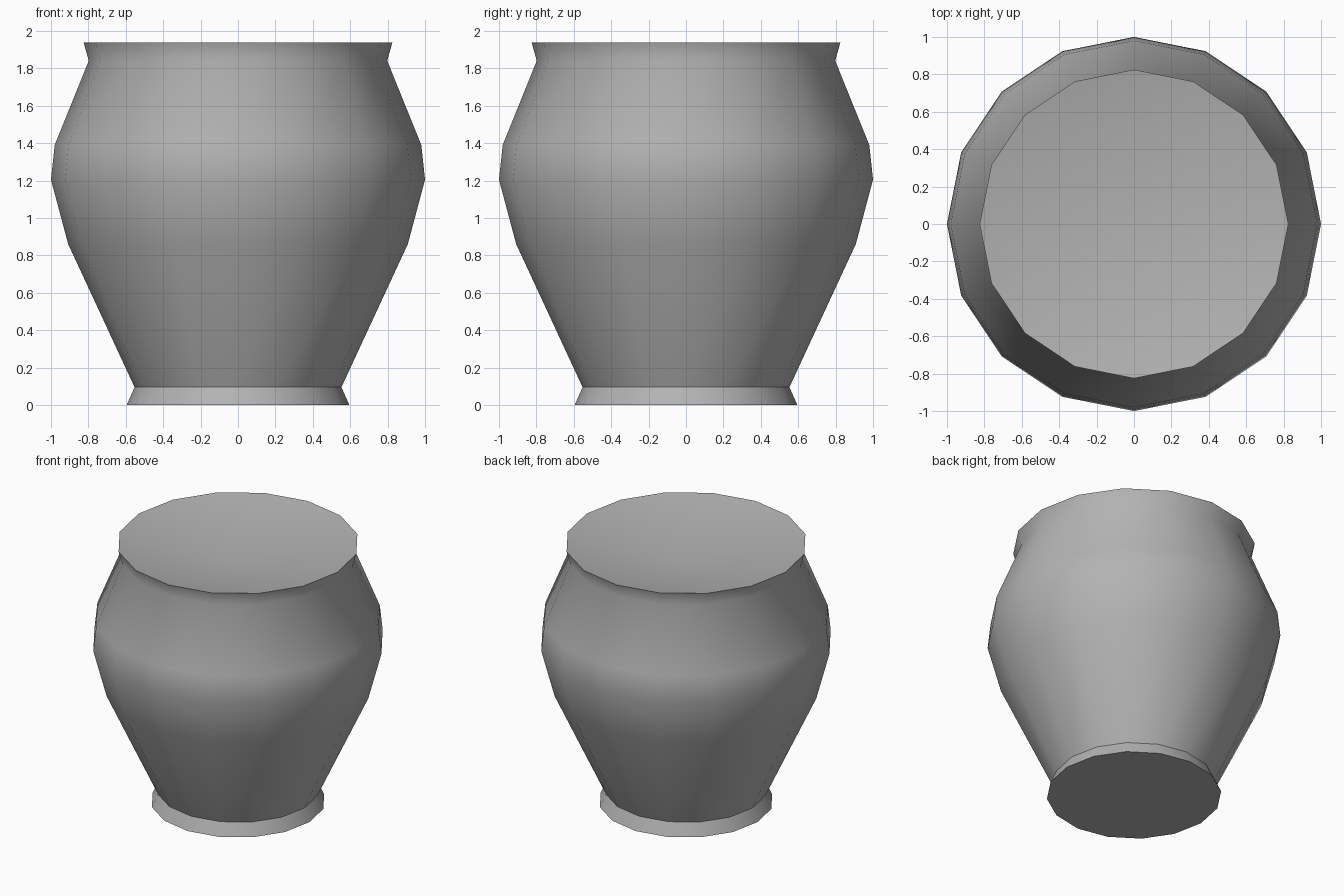
import bpy, bmesh, math

if "Cube" in bpy.data.objects:
    bpy.data.objects.remove(bpy.data.objects["Cube"])

SIDES = 16
# Outer profile of the pot: (radius, height), foot to rim
PROFILE = [(0.595, 0.0), (0.553, 0.095), (0.908, 0.86), (1.0, 1.205),
           (0.98, 1.39), (0.798, 1.84), (0.825, 1.937)]
DISH_Z = 1.78  # lowest point of the dished top

# Turn the profile into rings
bm = bmesh.new()
rings = [[bm.verts.new((r * math.cos(2 * math.pi * i / SIDES),
                        r * math.sin(2 * math.pi * i / SIDES), z))
          for i in range(SIDES)] for r, z in PROFILE]
centre = bm.verts.new((0, 0, DISH_Z))

# Wall between the rings, and the shallow dish inside the rim
for low, high in zip(rings, rings[1:]):
    for i in range(SIDES):
        j = (i + 1) % SIDES
        bm.faces.new((low[i], low[j], high[j], high[i]))
for i in range(SIDES):
    bm.faces.new((rings[-1][i], rings[-1][(i + 1) % SIDES], centre))

# Flat base
bm.faces.new(rings[0][::-1])

mesh = bpy.data.meshes.new("pot")
bm.to_mesh(mesh)
bm.free()
pot = bpy.data.objects.new("pot", mesh)
bpy.context.collection.objects.link(pot)

# Dark grey colour
grey = bpy.data.materials.new("dark_grey")
grey.diffuse_color = (0.45, 0.45, 0.45, 1)
grey.use_nodes = True
grey.node_tree.nodes["Principled BSDF"].inputs["Base Color"].default_value = grey.diffuse_color
mesh.materials.append(grey)

# Smooth body with sharp foot crease and rim
bpy.context.view_layer.objects.active = pot
pot.select_set(True)
bpy.ops.object.shade_smooth_by_angle(angle=math.radians(42))
